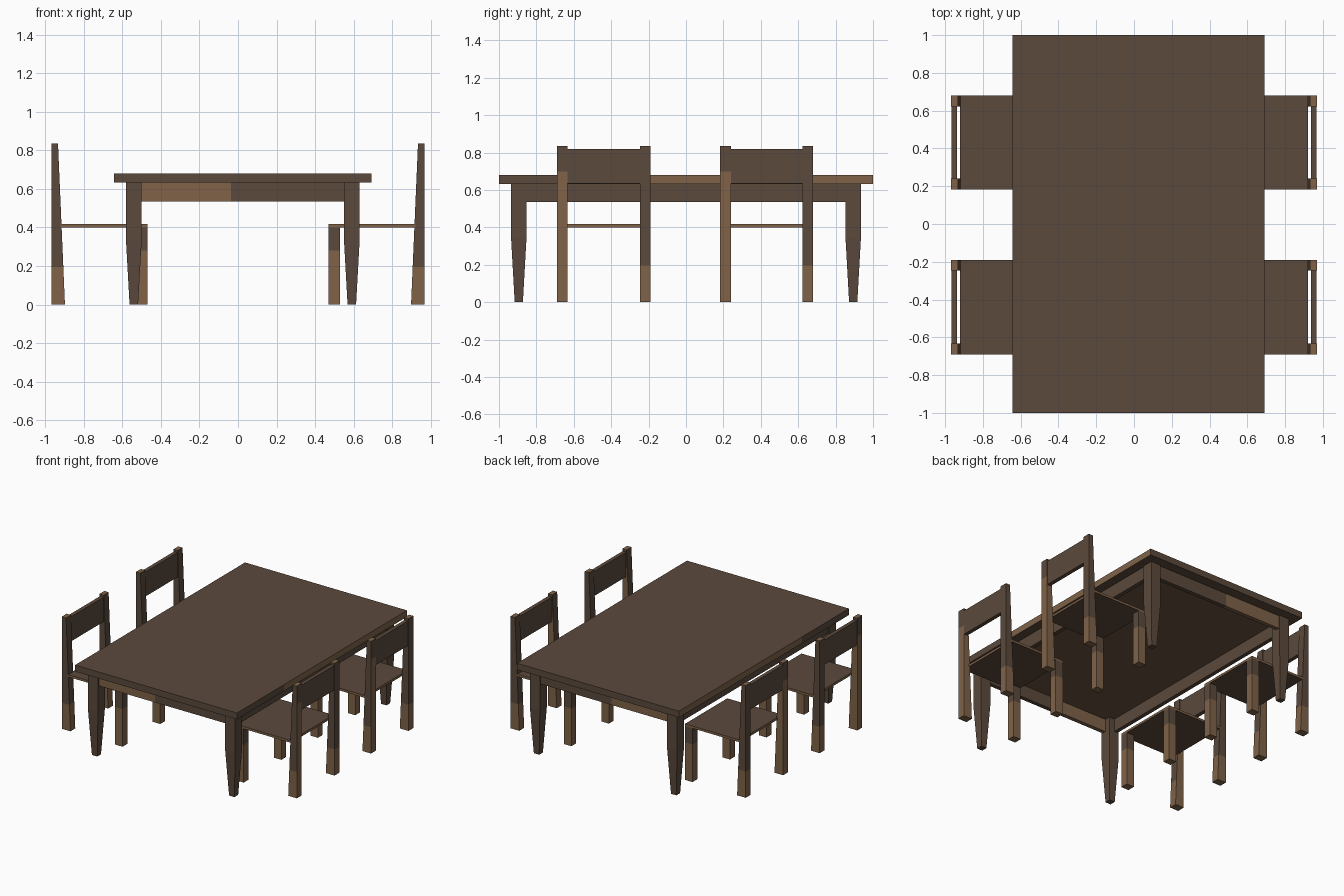
import bpy, bmesh

if "Cube" in bpy.data.objects:
    bpy.data.objects.remove(bpy.data.objects["Cube"])


def material(name, rgb):
    m = bpy.data.materials.new(name)
    m.diffuse_color = (*rgb, 1)
    m.use_nodes = True
    m.node_tree.nodes["Principled BSDF"].inputs["Base Color"].default_value = m.diffuse_color
    return m


DARK = material("dark_wood", (0.105, 0.067, 0.045))
LIGHT = material("light_wood", (0.215, 0.124, 0.066))
MID = material("medium_wood", (0.150, 0.092, 0.050))


def loft(name, sections, is_light=None):
    """Stack rectangular sections (x0, x1, y0, y1, z); is_light(normal, centre) picks the wood."""
    bm = bmesh.new()
    rings = []
    for x0, x1, y0, y1, z in sections:
        rings.append([bm.verts.new(p) for p in
                      ((x0, y0, z), (x1, y0, z), (x1, y1, z), (x0, y1, z))])
    bm.faces.new(rings[0])
    bm.faces.new(rings[-1])
    for a, b in zip(rings, rings[1:]):
        for i in range(4):
            j = (i + 1) % 4
            bm.faces.new((a[i], a[j], b[j], b[i]))
    bmesh.ops.recalc_face_normals(bm, faces=bm.faces)
    return finish(name, bm, is_light)


def finish(name, bm, is_light, woods=(DARK, LIGHT)):
    bm.normal_update()
    for f in bm.faces:
        if is_light and is_light(f.normal, f.calc_center_median()):
            f.material_index = 1
    me = bpy.data.meshes.new(name)
    bm.to_mesh(me)
    bm.free()
    for wood in woods:
        me.materials.append(wood)
    ob = bpy.data.objects.new(name, me)
    bpy.context.collection.objects.link(ob)
    return ob


def box(name, x0, x1, y0, y1, z0, z1, is_light=None, cut=None, woods=(DARK, LIGHT)):
    """Box, optionally sliced by a plane (point, normal) to separate the two woods."""
    bm = bmesh.new()
    bmesh.ops.create_cube(bm, size=1)
    for v in bm.verts:
        v.co = ((x0, x1)[v.co.x > 0], (y0, y1)[v.co.y > 0], (z0, z1)[v.co.z > 0])
    if cut:
        bmesh.ops.bisect_plane(bm, geom=bm.verts[:] + bm.edges[:] + bm.faces[:],
                               plane_co=cut[0], plane_no=cut[1])
    return finish(name, bm, is_light, woods)


# Table top with partly lighter side rims
box("table_top", -0.642, 0.692, -1, 1, 0.632, 0.68,
    lambda n, c: abs(n.x) > 0.5 and c.y > -0.45,
    ((0, -0.45, 0), (0, 1, 0)))
# Slightly lighter panel under the top, inside the aprons
box("underside_panel", -0.545, 0.595, -0.897, 0.897, 0.629, 0.634, woods=(MID,))

# Aprons: the end rails are half light
for side, y in (("front", -0.925), ("back", 0.895)):
    box(side + "_apron", -0.51, 0.56, y, y + 0.03, 0.535, 0.633,
        lambda n, c: c.x < -0.035, ((-0.035, 0, 0), (1, 0, 0)))
for side, x in (("left", -0.573), ("right", 0.593)):
    box(side + "_apron", x, x + 0.03, -0.865, 0.865, 0.535, 0.633)

# Tapered table legs
for sx, cx in (("left", -0.54), ("right", 0.59)):
    for sy, cy in (("front", -0.894), ("back", 0.894)):
        loft(f"table_{sy}_{sx}_leg",
             [(cx - r, cx + r, cy - r, cy + r, z)
              for r, z in ((0.022, 0), (0.041, 0.34), (0.041, 0.633))])


def chair(tag, s, y0, y1):
    """Chair on side s (+1 right, -1 left), spanning y0..y1."""
    def xs(a, b):
        return sorted((s * a, s * b))

    w = 0.057
    # Seat with light edges
    box(tag + "_seat", *xs(0.468, 0.92), y0, y1, 0.40, 0.417,
        lambda n, c: abs(n.z) < 0.5)
    # Backrest slat
    box(tag + "_backrest", *xs(0.936, 0.965), y0 + w - 0.005, y1 - w + 0.005, 0.635, 0.818)
    for k, ya in enumerate((y0, y1 - w)):
        end = ("near", "far")[k]
        # Front leg, light towards the floor
        loft(f"{tag}_{end}_front_leg",
             [(*xs(0.468, 0.53), ya, ya + w, z) for z in (0, 0.28, 0.40)],
             lambda n, c: c.z < 0.28)
        # Rear post, sloping on the inside
        loft(f"{tag}_{end}_rear_post",
             [(*xs(0.897 + 0.036 * z / 0.835, 0.968), ya, ya + w, z)
              for z in (0, 0.195, 0.70, 0.835)],
             lambda n, c: c.z < 0.195 or n.z > 0.9 or
             (c.z < 0.7 and k == 0 and (n.x * s > 0.5 or n.y > 0.5)))


for side, s in (("left", -1), ("right", 1)):
    chair(side + "_front_chair", s, -0.69, -0.19)
    chair(side + "_back_chair", s, 0.183, 0.68)
